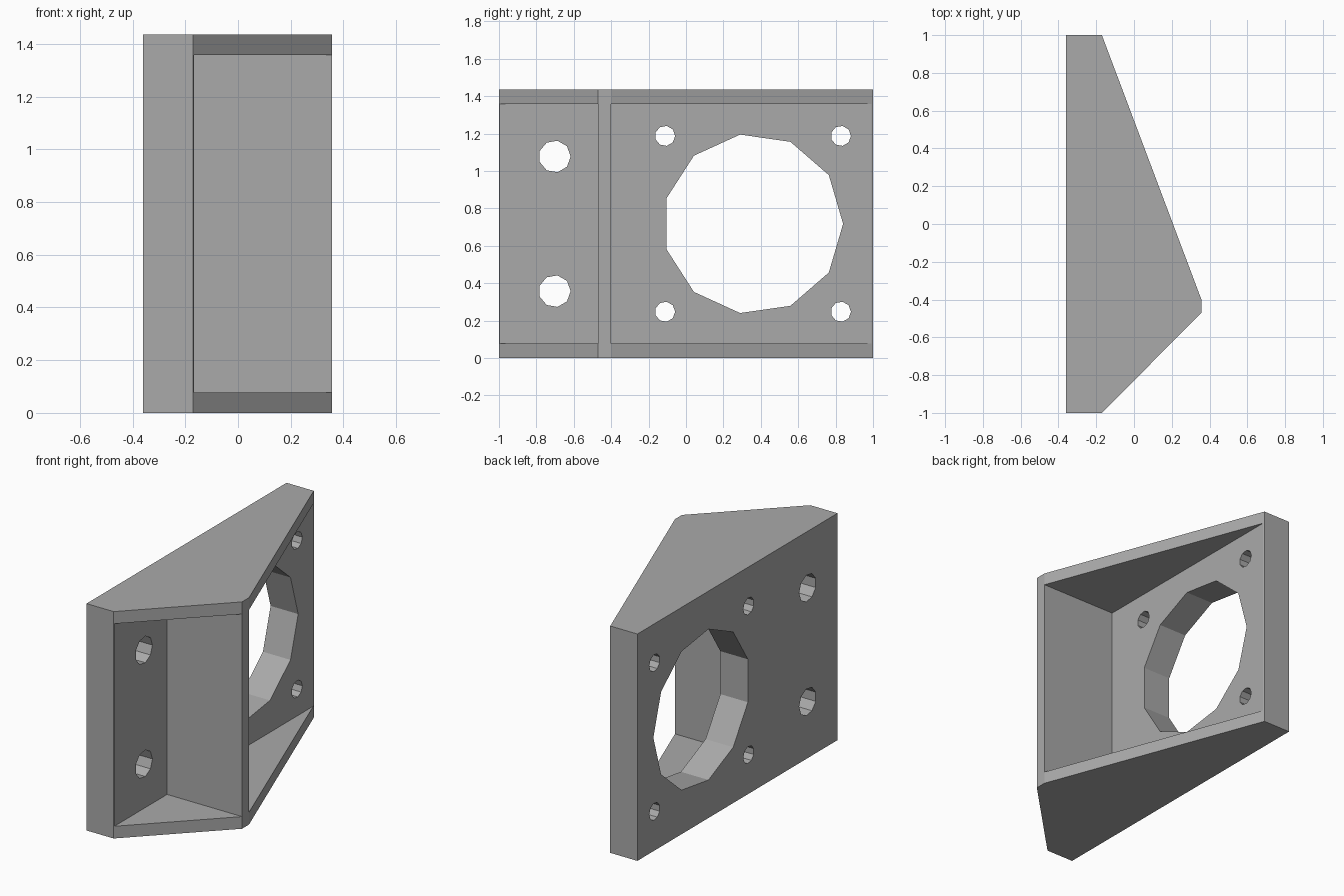
import bpy
import bmesh
from math import cos, sin, tau
from mathutils import Vector

cube = bpy.data.objects.get("Cube")
if cube:
    bpy.data.objects.remove(cube, do_unlink=True)

HEIGHT = 1.435
SHELF = 0.077          # thickness of top and bottom shelves
BACK, FACE = -0.36, -0.167   # plate back and front surfaces
MID_Z = HEIGHT / 2
MOTOR_Y = 0.358

grey = bpy.data.materials.new("plain grey")
grey.use_nodes = True
colour = (0.40, 0.40, 0.40, 1)
grey.diffuse_color = colour
grey.node_tree.nodes["Principled BSDF"].inputs["Base Color"].default_value = colour


def prism(name, points, sweep):
    """Extrude a closed outline along a vector."""
    bm = bmesh.new()
    face = bm.faces.new([bm.verts.new(p) for p in points])
    result = bmesh.ops.extrude_face_region(bm, geom=[face])
    moved = [v for v in result["geom"] if isinstance(v, bmesh.types.BMVert)]
    bmesh.ops.translate(bm, verts=moved, vec=Vector(sweep))
    bmesh.ops.recalc_face_normals(bm, faces=bm.faces)
    mesh = bpy.data.meshes.new(name)
    bm.to_mesh(mesh)
    bm.free()
    mesh.materials.append(grey)
    obj = bpy.data.objects.new(name, mesh)
    bpy.context.collection.objects.link(obj)
    return obj


def hole(name, y, z, radius, sides):
    """Faceted drill running through the plate along x."""
    ring = [(-0.5, y + radius * cos(tau * i / sides), z + radius * sin(tau * i / sides))
            for i in range(sides)]
    return prism(name, ring, (0.45, 0, 0))


def pocket(name, y0, y1):
    """Space between the shelves on one side of the web."""
    outline = [(FACE, y0, SHELF), (1, y0, SHELF), (1, y1, SHELF), (FACE, y1, SHELF)]
    return prism(name, outline, (0, 0, HEIGHT - 2 * SHELF))


# Solid wedge outline of the bracket
outline = [(BACK, -1), (-0.17, -1), (0.357, -0.47), (0.357, -0.40), (-0.17, 1), (BACK, 1)]
bracket = prism("motor_bracket", [(x, y, 0) for x, y in outline], (0, 0, HEIGHT))

# Pockets leave the plate, web and two shelves
cutters = [pocket("front_pocket", -2, -0.47), pocket("rear_pocket", -0.40, 2)]

# Motor opening, its four screw holes and two mounting holes
cutters.append(hole("motor_opening", MOTOR_Y, MID_Z, 0.482, 11))
for dz in (-0.47, 0.47):
    for dy in (-0.47, 0.47):
        cutters.append(hole("screw_hole", MOTOR_Y + dy, MID_Z + dz, 0.054, 9))
for dz in (-0.36, 0.36):
    cutters.append(hole("mounting_hole", -0.702, MID_Z + dz, 0.0855, 9))

bpy.context.view_layer.objects.active = bracket
for cutter in cutters:
    cutter.hide_render = True
    cut = bracket.modifiers.new(cutter.name, "BOOLEAN")
    cut.operation = "DIFFERENCE"
    cut.solver = "EXACT"
    cut.object = cutter
    bpy.ops.object.modifier_apply(modifier=cut.name)
    bpy.data.objects.remove(cutter, do_unlink=True)
